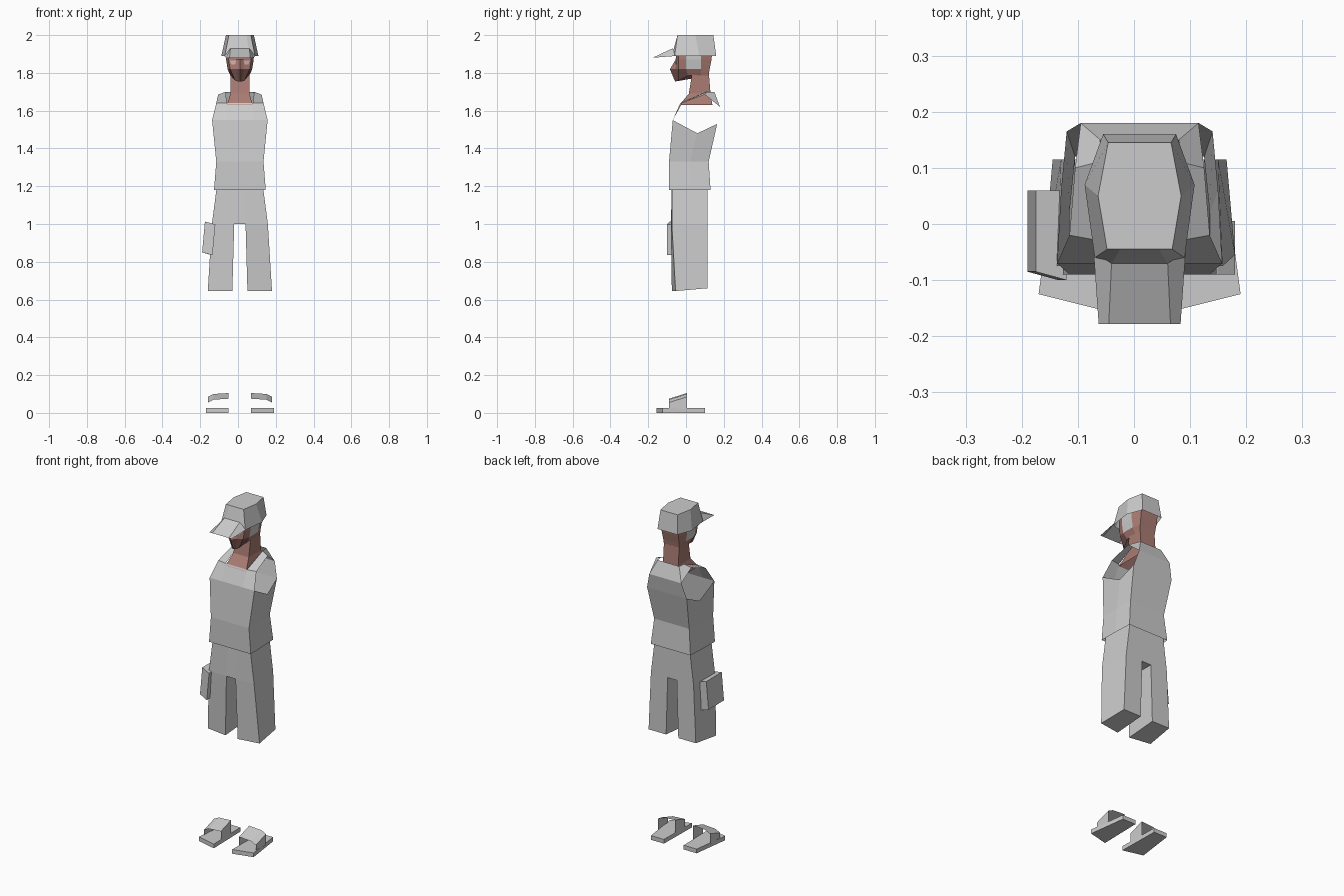
import bpy, bmesh

CENTRE = 0.01  # the body's mirror plane along x

default = bpy.data.objects.get("Cube")
if default:
    bpy.data.objects.remove(default, do_unlink=True)


def material(name, rgb):
    mat = bpy.data.materials.new(name)
    mat.use_nodes = True
    colour = (*rgb, 1)
    mat.diffuse_color = colour
    node = next(n for n in mat.node_tree.nodes if n.type == 'BSDF_PRINCIPLED')
    node.inputs["Base Color"].default_value = colour
    node.inputs["Roughness"].default_value = 0.9
    return mat


grey = material("cloth_grey", (.6, .6, .6))
skin = material("skin_brown", (.4, .2, .17))
dark_skin = material("beard_brown", (.19, .09, .08))
pale = material("eye_pale_pink", (.62, .45, .42))


def strip(rows, wrap=False):
    """Faces joining neighbouring rows of points."""
    faces = []
    for low, high in zip(rows, rows[1:]):
        count = len(low)
        for i in range(count if wrap else count - 1):
            j = (i + 1) % count
            faces.append([low[i], low[j], high[j], high[i]])
    return faces


def part(name, faces, mats, mirrored=True, rule=None):
    """Make one flat shaded object, repeating the faces across the centre."""
    bm = bmesh.new()
    for side in ((1, -1) if mirrored else (1,)):
        for face in faces:
            bm.faces.new([bm.verts.new((side * x, y, z)) for x, y, z in face])
    bmesh.ops.remove_doubles(bm, verts=bm.verts, dist=0.0005)
    bmesh.ops.recalc_face_normals(bm, faces=bm.faces)
    if rule:
        for face in bm.faces:
            face.material_index = rule(face.calc_center_median())
    mesh = bpy.data.meshes.new(name)
    bm.to_mesh(mesh)
    bm.free()
    for mat in mats:
        mesh.materials.append(mat)
    obj = bpy.data.objects.new(name, mesh)
    obj.location.x = CENTRE
    bpy.context.collection.objects.link(obj)
    return obj


def level(z, *plan):
    """Points of a plan outline at one height."""
    return [(x, y, z) for x, y in plan]


# Shirt: body tube, front yoke, shoulders and upper back; arm holes stay open
hem = level(1.18, (0, -.09), (.137, -.09), (.135, .02), (.13, .13), (0, .13))
waist = level(1.33, (0, -.09), (.125, -.09), (.125, .02), (.115, .12), (0, .12))
chest_front = level(1.55, (0, -.07), (.07, -.07), (.147, -.07))
chest_back = level(1.53, (0, .165), (.13, .165))
chest = [chest_front[0], chest_front[2], (.14, .06, 1.48),
         chest_back[1], chest_back[0]]
neckline = level(1.64, (0, -.03), (.07, -.03), (.125, -.02))
shoulder_top, collar_top = (.115, .1, 1.685), (.075, .11, 1.7)
blades = level(1.62, (0, .18), (.105, .18))
collar = level(1.7, (0, .15), (.07, .15))
shirt = strip([hem, waist, chest]) + strip([chest_front, neckline])
shirt += strip([[neckline[2], shoulder_top, blades[1]],
                [neckline[1], collar_top, collar[1]]])
shirt += strip([chest_back, blades, collar])
part("shirt", shirt, [grey])

# Trousers: short legs, hips and a flat crotch
cuff = [(.04, -.075, .645), (.17, -.055, .645), (.155, .115, .66), (.04, .115, .66)]
thigh = level(1, (.03, -.08), (.148, -.075), (.14, .115), (.03, .115))
hips = [(0, -.08, 1), *thigh, (0, .115, 1)]
belt = level(1.2, (0, -.075), (.03, -.075), (.122, -.075),
             (.115, .115), (.03, .115), (0, .115))
trousers = strip([cuff, thigh], wrap=True) + strip([hips, belt])
trousers += [cuff, [hips[0], hips[1], hips[4], hips[5]]]
part("trousers", trousers, [grey])

# Sandals: a flat sole with one strap over each foot
plan = [(.06, -.155), (.18, -.125), (.15, .1), (.065, .1)]
sole, sole_top = level(0, *plan), level(.025, *plan)
part("sandal_soles", strip([sole, sole_top], wrap=True) + [sole, sole_top], [grey])


def strap_edge(y, outer, rise):
    path = [(outer, .02), (outer, rise - .02), (outer - .03, rise - .005),
            (.06, rise), (.06, .02)]
    return [(x, y, z) for x, z in path]


part("sandal_straps", strip([strap_edge(-.09, .17, .075),
                             strap_edge(.005, .17, .105)]), [grey])

# Hip bag on the right thigh
bag_base = [(-.2, -.085, .85), (-.145, -.1, .835), (-.15, .06, .835), (-.2, .06, .85)]
bag_lid = [(x + .015, y, z + .163) for x, y, z in bag_base]
part("hip_bag", strip([bag_base, bag_lid], wrap=True) + [bag_base, bag_lid],
     [grey], mirrored=False)


# Neck, spreading into the skin shown by the open collar
def neck_ring(z, width, front, back):
    return level(z, (0, front), (width, front), (width, back), (0, back))


part("neck", strip([neck_ring(1.63, .068, -.035, .14),
                    neck_ring(1.69, .05, .015, .13),
                    neck_ring(1.81, .05, .035, .12)]), [skin])

# Head: forehead, cheek and jaw rows, with grey temples and a dark chin
forehead = level(1.92, (0, -.05), (.02, -.05), (.06, -.04), (.075, 0),
                 (.075, .08), (.055, .14), (0, .14))
brow = level(1.87, (0, -.055), (.02, -.05), (.06, -.04), (.073, 0),
             (.073, .08), (.055, .135), (0, .135))
cheek = level(1.82, (0, -.085), (.02, -.055), (.052, -.04), (.065, 0),
              (.065, .08), (.052, .125), (0, .125))
jaw = [(0, -.058, 1.755), (.012, -.055, 1.755), (.025, -.04, 1.76),
       (.045, .01, 1.785), (.05, .08, 1.785), (.05, .12, 1.785), (0, .12, 1.785)]


def head_colour(c):
    if c.y < -.01 and c.z < 1.82:
        return 1
    if abs(c.x) > .065 and 0 < c.y < .08:
        return 2
    return 0


part("head", strip([forehead, brow, cheek, jaw]) + [jaw],
     [skin, dark_skin, grey], rule=head_colour)

# Eyes: thin plates on the face
part("eyes", strip([level(1.845, (.025, -.056), (.045, -.05)),
                    level(1.865, (.02, -.056), (.053, -.048))]), [pale])

# Cap: faceted crown and a sloping peak
rim = level(1.89, (0, -.075), (.052, -.075), (.08, -.06), (.098, .07),
            (.065, .16), (0, .16))
crown = level(2, (0, -.045), (.035, -.045), (.058, -.045), (.074, .05),
              (.056, .145), (0, .145))
part("cap", strip([rim, crown]) + [crown], [grey])
peak_root = [(0, -.07, 1.93), (.05, -.07, 1.93), (.082, -.05, 1.89)]
peak_tip = level(1.88, (0, -.178), (.055, -.178), (.073, -.178))
part("cap_peak", strip([peak_root, peak_tip]), [grey])
